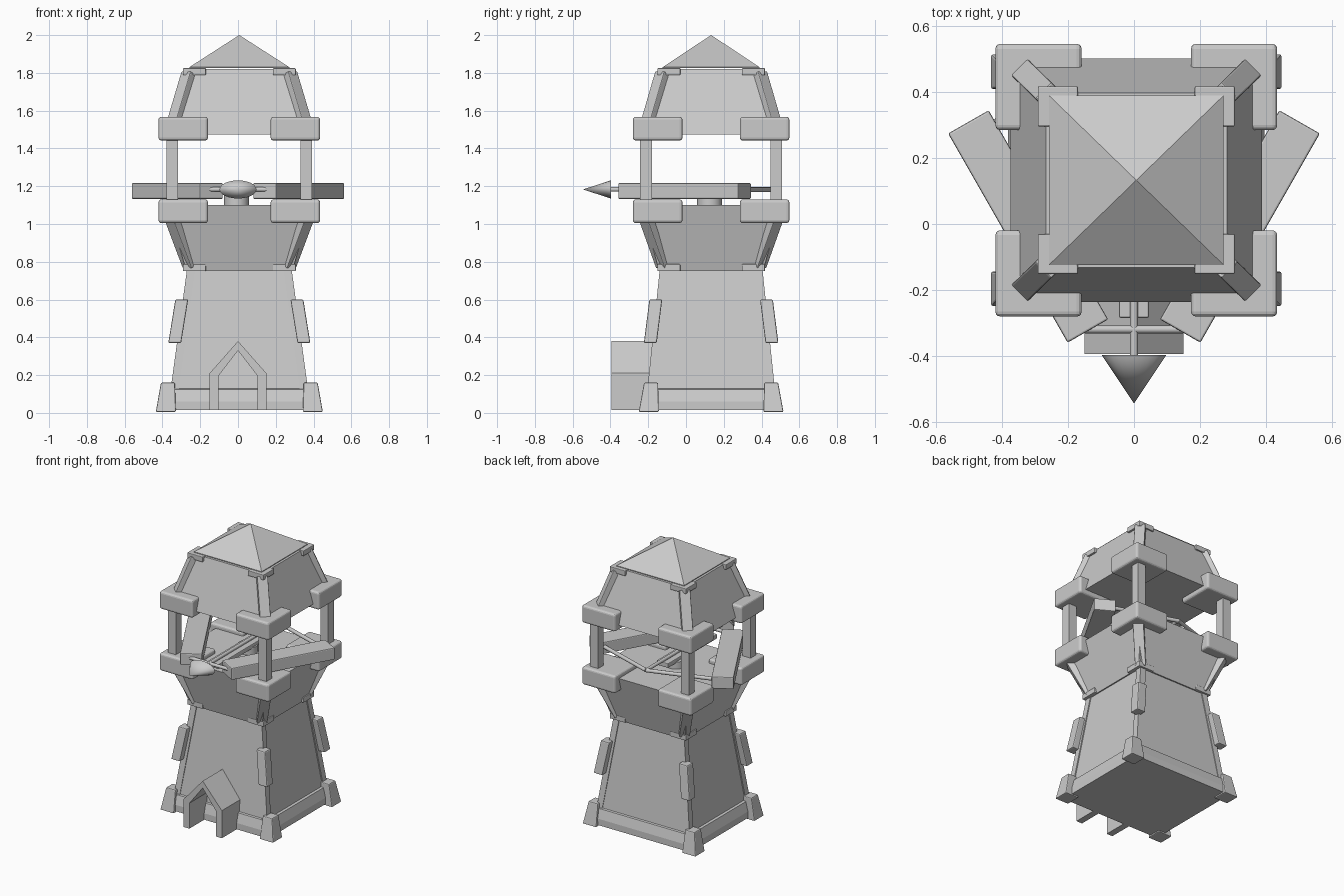
import bpy, bmesh, math
from mathutils import Vector

if "Cube" in bpy.data.objects:
    bpy.data.objects.remove(bpy.data.objects["Cube"])

CX, CY = 0.007, 0.133   # tower axis
CORNERS = [(sx, sy) for sx in (-1, 1) for sy in (-1, 1)]


def make(name, bm, bevel=0.0, segs=2):
    bmesh.ops.recalc_face_normals(bm, faces=bm.faces)
    me = bpy.data.meshes.new(name)
    bm.to_mesh(me)
    bm.free()
    ob = bpy.data.objects.new(name, me)
    bpy.context.collection.objects.link(ob)
    if bevel:
        m = ob.modifiers.new("bevel", 'BEVEL')
        m.width, m.segments = bevel, segs
    return ob


def loft(name, sections, bevel=0.0, segs=2):
    """Stack of rectangles: (z, centre x, centre y, half x, half y)."""
    bm = bmesh.new()
    rings = [[bm.verts.new((x + a * hx, y + b * hy, z))
              for a, b in ((-1, -1), (1, -1), (1, 1), (-1, 1))]
             for z, x, y, hx, hy in sections]
    for r, s in zip(rings, rings[1:]):
        for i in range(4):
            j = (i + 1) % 4
            bm.faces.new((r[i], r[j], s[j], s[i]))
    bm.faces.new(rings[0][::-1])
    bm.faces.new(rings[-1])
    return make(name, bm, bevel, segs)


def tower(name, sections):
    return loft(name, [(z, CX, CY, hx, hy) for z, hx, hy in sections])


def at_corners(name, sections, bevel=0.0, segs=2):
    """Same block at all four corners: (z, offset x, offset y, half x, half y)."""
    for sx, sy in CORNERS:
        loft(name, [(z, CX + sx * ox, CY + sy * oy, hx, hy)
                    for z, ox, oy, hx, hy in sections], bevel, segs)


def beam(name, p, q, width, depth, side, bevel=0.0):
    """Box from p to q with its width along side."""
    p, q = Vector(p), Vector(q)
    d = (q - p).normalized()
    u = Vector(side).normalized()
    v = d.cross(u).normalized()
    bm = bmesh.new()
    ends = [[bm.verts.new(c + u * a * width / 2 + v * b * depth / 2)
             for a, b in ((-1, -1), (1, -1), (1, 1), (-1, 1))] for c in (p, q)]
    for i in range(4):
        j = (i + 1) % 4
        bm.faces.new((ends[0][i], ends[0][j], ends[1][j], ends[1][i]))
    bm.faces.new(ends[0][::-1])
    bm.faces.new(ends[1])
    return make(name, bm, bevel)


def rod(name, p, q, r1, r2, n=12, flat=1.0):
    """Round bar or cone from p to q."""
    p, q = Vector(p), Vector(q)
    bm = bmesh.new()
    bmesh.ops.create_cone(bm, cap_ends=True, segments=n, radius1=r1, radius2=r2,
                          depth=(q - p).length)
    for v in bm.verts:
        v.co.y *= flat
    rot = (q - p).to_track_quat('Z', 'Y').to_matrix().to_4x4()
    bm.transform(rot)
    bmesh.ops.translate(bm, verts=bm.verts, vec=(p + q) / 2)
    ob = make(name, bm)
    bpy.context.view_layer.objects.active = ob
    ob.select_set(True)
    bpy.ops.object.shade_smooth_by_angle(angle=math.radians(40))
    ob.select_set(False)
    return ob


def ribs(name, low, high):
    """Diagonal boards on the corners: (z, offset x, offset y)."""
    for sx, sy in CORNERS:
        p, q = [(CX + sx * ox, CY + sy * oy, z) for z, ox, oy in (low, high)]
        beam(name, p, q, 0.07, 0.045, (sx, -sy, 0), 0.005)


# Tower shell
tower("tower_body", [(0.02, 0.37, 0.345), (0.76, 0.27, 0.265)])
tower("base_trim", [(0.015, 0.39, 0.362), (0.06, 0.39, 0.362), (0.125, 0.372, 0.345),
                    (0.13, 0.35, 0.33)])
tower("lookout_floor", [(0.75, 0.28, 0.275), (1.10, 0.382, 0.37)])
tower("roof_skirt", [(1.475, 0.382, 0.37), (1.82, 0.275, 0.265)])
tower("roof_cap", [(1.825, 0.265, 0.257), (1.83, 0.265, 0.257), (2.0, 0.0005, 0.0005)])

# Corner pieces
at_corners("foot", [(0.005, 0.389, 0.330, 0.053, 0.053), (0.16, 0.378, 0.318, 0.037, 0.037)],
           0.006)
at_corners("corner_strip", [(0.1, 0.345, 0.318, 0.022, 0.022), (0.76, 0.255, 0.25, 0.022, 0.022)])
at_corners("corner_plank", [(0.37, 0.342, 0.322, 0.034, 0.034), (0.60, 0.305, 0.293, 0.034, 0.034)],
           0.007)
for z in (0.75, 1.788):
    at_corners("corner_clip", [(z, 0.238, 0.224, 0.061, 0.061), (z + 0.037, 0.238, 0.224, 0.061, 0.061)],
               0.004)
for z in (1.005, 1.442):
    at_corners("corner_block", [(z, 0.297, 0.283, 0.131, 0.131), (z + 0.125, 0.297, 0.283, 0.131, 0.131)],
               0.015, 3)
at_corners("post", [(1.1, 0.355, 0.345, 0.031, 0.031), (1.46, 0.355, 0.345, 0.031, 0.031)])
ribs("roof_rib", (1.50, 0.357, 0.345), (1.80, 0.268, 0.258))
ribs("lookout_rib", (0.775, 0.262, 0.254), (1.03, 0.358, 0.345))

# Door porch: gabled arch pushed out from the wall
outer = [(-0.15, 0.015), (-0.15, 0.21), (0, 0.38), (0.15, 0.21), (0.15, 0.015)]
inner = [(-0.104, 0.015), (-0.104, 0.195), (0, 0.33), (0.104, 0.195), (0.104, 0.015)]
bm = bmesh.new()
o, n = [[bm.verts.new((x, -0.395, z)) for x, z in prof] for prof in (outer, inner)]
faces = [bm.faces.new((o[i], o[i + 1], n[i + 1], n[i])) for i in range(4)]
ext = bmesh.ops.extrude_face_region(bm, geom=faces, use_keep_orig=True)
bmesh.ops.translate(bm, vec=(0, 0.27, 0),
                    verts=[g for g in ext["geom"] if isinstance(g, bmesh.types.BMVert)])
make("door_porch", bm)

# Mounted crossbow
Z = 1.175
rod("pedestal", (-0.008, 0.125, 1.09), (-0.008, 0.125, 1.15), 0.066, 0.066, 16)
loft("stock", [(1.14, 0, -0.01, 0.045, 0.275), (1.172, 0, -0.01, 0.045, 0.275)], 0.005)
for s in (-1, 1):
    beam("bow_arm", (s * 0.14, -0.325, Z), (s * 0.503, 0.31, Z), 0.084, 0.142, (0, 0, 1), 0.006)
    rod("bow_string", (s * 0.47, 0.29, 1.182), (0, 0.445, 1.182), 0.013, 0.013)
rod("bolt_shaft", (0, 0.45, 1.183), (0, -0.41, 1.183), 0.012, 0.012)
rod("cross_bar", (-0.15, -0.32, 1.183), (0.15, -0.32, 1.183), 0.012, 0.012)
rod("bolt_head", (0, -0.398, 1.183), (0, -0.545, 1.183), 0.098, 0.0, 24, 0.49)
